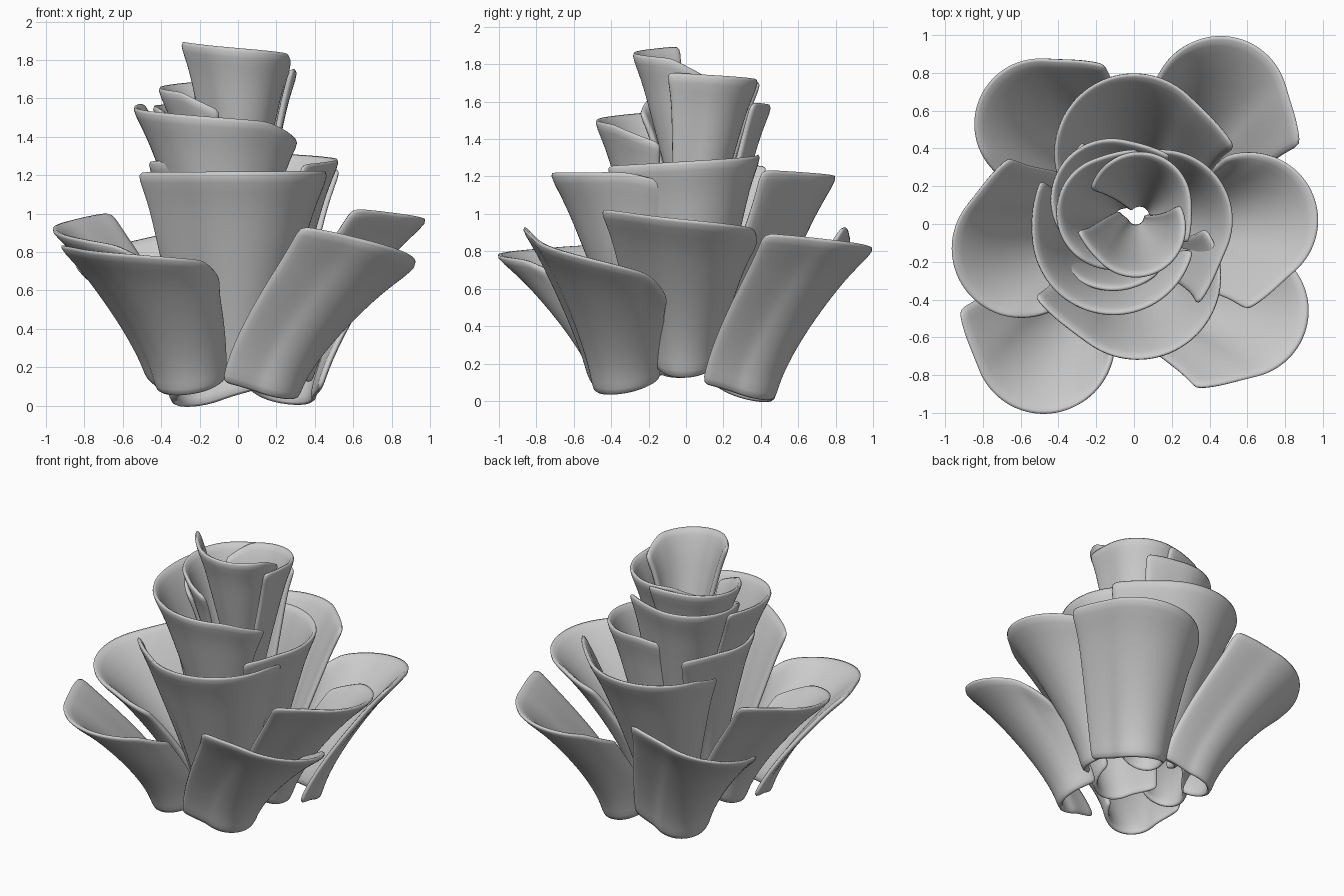
import bpy, bmesh
from math import radians, cos, sin

NS, NT = 26, 10  # grid across and up each petal


def petal(name, base, base_z, base_r, rim, rim_r, aim, z_tip, z_end, lean=1.5, flare=0.12, twist=35):
    """Cupped petal lofted from a small base arc to a wide rim arc with one flared corner."""
    bm = bmesh.new()
    rows = []
    for j in range(NT + 1):
        t = j / NT
        f = t ** lean
        g = 0.35 * t + 0.65 * f
        row = []
        for i in range(NS + 1):
            s = 2 * i / NS - 1
            a = radians(aim + s * (85 + 18 * t) - twist * (1 - t) ** 1.5 * (1 - s) / 2)
            r = base_r + (rim_r - base_r) * g
            # low-angle edge flares outward, the lip opens slightly
            r += flare * (max(0, -s - 0.6) / 0.4) ** 1.8
            r += 0.02 * max(0, (t - 0.85) / 0.15)
            cx = base[0] + (rim[0] - base[0]) * f
            cy = base[1] + (rim[1] - base[1]) * f
            zb = base_z + 0.09 * s * s
            zt = z_tip + (z_end - z_tip) * (s + 1) / 2 - 0.08 * max(0, s - 0.6) / 0.4
            row.append(bm.verts.new((cx + r * cos(a), cy + r * sin(a), zb + (zt - zb) * t)))
        rows.append(row)
    for j in range(NT):
        for i in range(NS):
            bm.faces.new((rows[j][i], rows[j][i + 1], rows[j + 1][i + 1], rows[j + 1][i]))
    me = bpy.data.meshes.new(name)
    bm.to_mesh(me)
    bm.free()
    me.shade_smooth()
    ob = bpy.data.objects.new(name, me)
    bpy.context.collection.objects.link(ob)
    so = ob.modifiers.new("thickness", 'SOLIDIFY')
    so.thickness, so.offset = 0.035, 0
    su = ob.modifiers.new("round_lips", 'SUBSURF')
    su.levels = su.render_levels = 1


# outer ring of six spreading petals
petal("outer_petal_front_left", (-0.24, -0.29), 0.05, 0.17, (-0.48, -0.64), 0.35, 260, 0.84, 0.74)
petal("outer_petal_front_right", (0.13, -0.31), 0.03, 0.17, (0.57, -0.46), 0.34, 342, 0.94, 0.62)
petal("outer_petal_right", (0.23, 0.0), 0.12, 0.14, (0.62, 0.02), 0.34, 10, 1.03, 0.90)
petal("outer_petal_back_right", (0.22, 0.29), 0.0, 0.17, (0.46, 0.64), 0.34, 75, 0.90, 0.76)
petal("outer_petal_back_left", (-0.16, 0.29), -0.01, 0.17, (-0.50, 0.53), 0.33, 145, 0.94, 0.65)
petal("outer_petal_left", (-0.26, -0.03), 0.12, 0.14, (-0.60, -0.13), 0.35, 200, 1.01, 0.80)

# middle ring
petal("middle_petal_front", (-0.01, -0.14), 0.14, 0.16, (0.02, -0.28), 0.42, 293, 1.22, 1.23, 1.2)
petal("middle_petal_back", (0.0, 0.16), 0.14, 0.16, (0.0, 0.38), 0.40, 105, 1.24, 1.16, 1.2)
petal("middle_petal_right", (0.10, 0.02), 0.32, 0.14, (0.15, 0.02), 0.35, 35, 1.26, 1.34, 1.2)
petal("middle_petal_left", (-0.08, -0.02), 0.32, 0.14, (-0.11, 0.0), 0.33, 212, 1.26, 1.30, 1.2)

# inner bud
petal("bud_petal_lower_front", (-0.04, -0.06), 0.55, 0.14, (-0.11, -0.05), 0.41, 246, 1.58, 1.46, 1.2, 0.05)
petal("bud_petal_lower_back", (-0.03, 0.07), 0.60, 0.11, (-0.12, 0.13), 0.30, 138, 1.60, 1.55, 1.2, 0.07)
petal("bud_petal_right", (0.03, 0.04), 0.75, 0.06, (0.03, 0.11), 0.25, 62, 1.76, 1.70, 1.2, 0.06)
petal("bud_petal_left", (-0.05, 0.03), 0.72, 0.06, (-0.11, 0.06), 0.28, 170, 1.71, 1.62, 1.2, 0.06)
petal("bud_petal_front", (0.01, 0.04), 0.92, 0.05, (0.01, -0.02), 0.24, 285, 1.90, 1.82, 1.0, 0.05)
